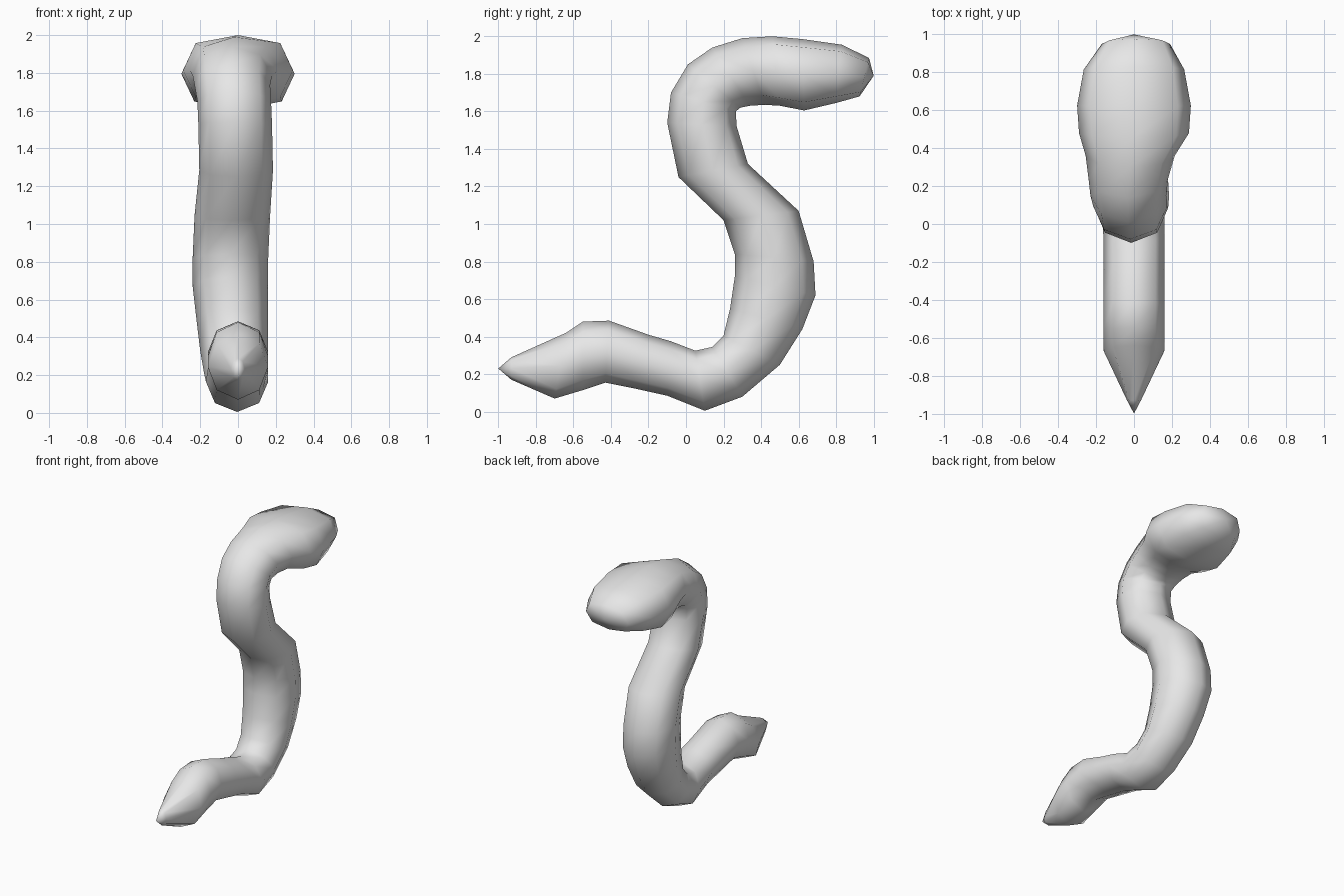
import bpy, bmesh, math
from mathutils import Vector

if "Cube" in bpy.data.objects:
    bpy.data.objects.remove(bpy.data.objects["Cube"])

SIDES = 8
# Each rib: one edge (y, z), opposite edge (y, z), x centre, half width
RIBS = [
    (-.93, .29, -.93, .17, 0, .037),
    (-.64, .42, -.70, .07, 0, .16),
    (-.55, .48, -.55, .115, 0, .16),
    (-.41, .485, -.43, .155, 0, .16),
    (-.20, .41, -.28, .125, 0, .16),
    (-.08, .375, -.10, .085, 0, .16),
    (.05, .325, .10, .005, -.005, .165),
    (.14, .345, .30, .08, -.01, .17),
    (.20, .405, .50, .25, -.02, .18),
    (.235, .55, .62, .44, -.03, .19),
    (.26, .72, .69, .62, -.04, .20),
    (.26, .84, .68, .80, -.04, .20),
    (.20, 1.02, .60, 1.07, -.03, .20),
    (-.04, 1.25, .33, 1.32, -.01, .195),
    (-.10, 1.54, .27, 1.52, -.015, .195),
    (-.08, 1.70, .265, 1.60, -.02, .195),
    (.01, 1.85, .29, 1.62, -.03, .20),
    (.14, 1.94, .34, 1.63, -.03, .21),
    (.30, 1.99, .42, 1.635, -.02, .235),
    (.46, 2.0, .50, 1.63, 0, .29),
    (.62, 1.985, .63, 1.605, 0, .30),
    (.83, 1.955, .80, 1.645, 0, .265),
    (.975, 1.885, .925, 1.68, .01, .18),
]
HEAD_START = 19  # head ribs are a little squarer than the round body


def add_rib(bm, index, rib):
    a, b = Vector((rib[4], *rib[0:2])), Vector((rib[4], *rib[2:4]))
    centre, up = (a + b) / 2, (a - b) / 2
    power = .75 if index >= HEAD_START else 1
    ring = []
    for i in range(SIDES):
        t = math.tau * i / SIDES
        c, s = (math.copysign(abs(v) ** power, v) if abs(v) > 1e-6 else 0
                for v in (math.cos(t), math.sin(t)))
        ring.append(bm.verts.new(centre + up * c + Vector((rib[5] * s, 0, 0))))
    return ring


def close_end(bm, ring, tip):
    v = bm.verts.new(tip)
    for i in range(SIDES):
        bm.faces.new((ring[i], ring[(i + 1) % SIDES], v))


# Serpent body: lofted ribs from tail to head
bm = bmesh.new()
rings = [add_rib(bm, i, r) for i, r in enumerate(RIBS)]
for lo, hi in zip(rings, rings[1:]):
    for i in range(SIDES):
        j = (i + 1) % SIDES
        bm.faces.new((lo[i], lo[j], hi[j], hi[i]))

# Pointed tail and blunt snout
close_end(bm, rings[0], (0, -1, .23))
close_end(bm, rings[-1], (0, 1, 1.79))
bmesh.ops.recalc_face_normals(bm, faces=bm.faces)
for f in bm.faces:
    f.smooth = True

mesh = bpy.data.meshes.new("serpent_body")
bm.to_mesh(mesh)
bm.free()
grey = bpy.data.materials.new("plain_grey")
grey.diffuse_color = (.8, .8, .8, 1)
grey.use_nodes = True
grey.node_tree.nodes["Principled BSDF"].inputs["Base Color"].default_value = grey.diffuse_color
mesh.materials.append(grey)
bpy.context.collection.objects.link(bpy.data.objects.new("serpent_body", mesh))
